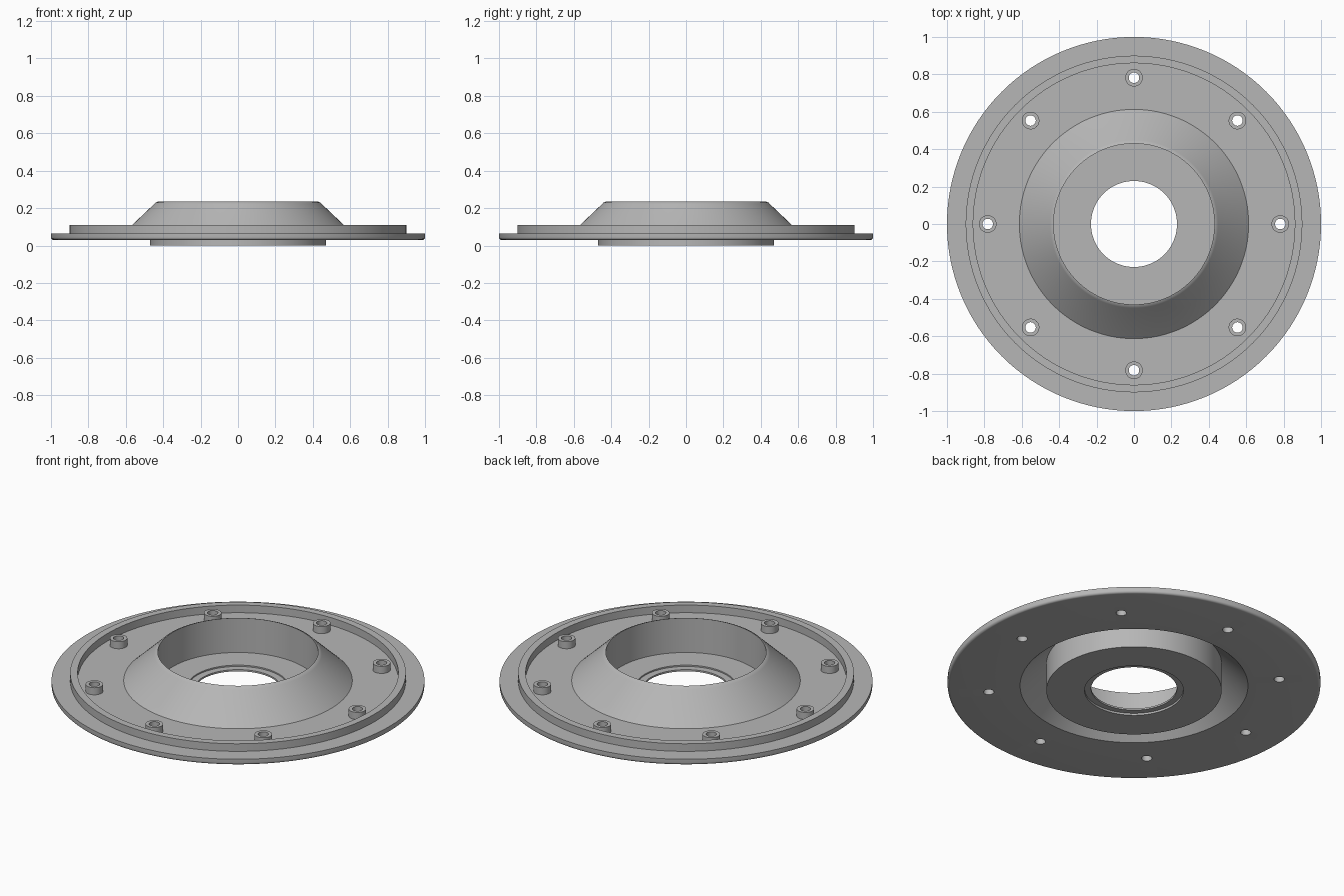
import bpy, bmesh, math
from mathutils import Matrix, Vector

default = bpy.data.objects.get("Cube")
if default:
    bpy.data.objects.remove(default, do_unlink=True)

# One plain grey for the whole casting
GREY = (0.47, 0.47, 0.47, 1)
grey = bpy.data.materials.new("plain grey")
grey.use_nodes = True
grey.diffuse_color = GREY
grey.node_tree.nodes["Principled BSDF"].inputs["Base Color"].default_value = GREY

FLOOR, UNDER = 0.065, 0.03      # flange top and underside
BOLT_CIRCLE, BOLT_HOLE = 0.782, 0.028
BOLTS = 8


def lathe(name, profile, steps, centres=((0, 0),)):
    """Revolve a closed (radius, z) profile about a vertical axis at each centre."""
    bm = bmesh.new()
    for cx, cy in centres:
        verts = [bm.verts.new((cx + r, cy, z)) for r, z in profile]
        edges = [bm.edges.new((verts[i - 1], verts[i])) for i in range(len(verts))]
        bmesh.ops.spin(bm, geom=verts + edges, cent=(cx, cy, 0), axis=(0, 0, 1),
                       angle=math.tau, steps=steps, use_merge=True)
    bmesh.ops.remove_doubles(bm, verts=bm.verts, dist=1e-5)
    bmesh.ops.recalc_face_normals(bm, faces=bm.faces)
    mesh = bpy.data.meshes.new(name)
    bm.to_mesh(mesh)
    bm.free()
    mesh.materials.append(grey)
    obj = bpy.data.objects.new(name, mesh)
    bpy.context.collection.objects.link(obj)
    return obj


def activate(obj):
    bpy.ops.object.select_all(action='DESELECT')
    obj.select_set(True)
    bpy.context.view_layer.objects.active = obj


# Flange edge: rounded along its lower corner
fillet = 0.014
edge = [(1 - fillet + fillet * math.sin(a), UNDER + fillet - fillet * math.cos(a))
        for a in (math.radians(d) for d in range(0, 91, 18))]

# Full section: underside, flange, raised rim, cone, cup, lipped centre hole
section = [
    (0.265, 0), (0.47, 0),                          # hub base
    (0.47, 0.165), (0.611, UNDER),                  # hollow under the cone
    *edge, (1, FLOOR),                              # flange
    (0.9, FLOOR), (0.9, 0.11), (0.86, 0.11), (0.86, FLOOR),   # raised rim
    (0.613, FLOOR), (0.449, 0.221), (0.442, 0.229), (0.43, 0.234),  # cone
    (0.43, UNDER), (0.27, UNDER),                   # cup
    (0.27, 0.022), (0.23, 0.022), (0.23, 0.012), (0.265, 0.012),    # lip
]
body = lathe("flanged_hub", section, 128)

# Bolt positions, one on each axis and diagonal
centres = [(BOLT_CIRCLE * math.cos(i * math.tau / BOLTS),
            BOLT_CIRCLE * math.sin(i * math.tau / BOLTS)) for i in range(BOLTS)]

# Drill the bolt holes through the flange
bm = bmesh.new()
for cx, cy in centres:
    bmesh.ops.create_cone(bm, cap_ends=True, segments=32, radius1=BOLT_HOLE,
                          radius2=BOLT_HOLE, depth=0.2,
                          matrix=Matrix.Translation(Vector((cx, cy, 0.05))))
drill_mesh = bpy.data.meshes.new("bolt_drills")
bm.to_mesh(drill_mesh)
bm.free()
drill_mesh.materials.append(grey)
drills = bpy.data.objects.new("bolt_drills", drill_mesh)
drills.hide_render = True
bpy.context.collection.objects.link(drills)
cut = body.modifiers.new("bolt_holes", 'BOOLEAN')
cut.operation, cut.solver, cut.object = 'DIFFERENCE', 'EXACT', drills
activate(body)
bpy.ops.object.modifier_apply(modifier=cut.name)
bpy.data.objects.remove(drills, do_unlink=True)

# Tubular bosses standing around the bolt holes
tube = [(BOLT_HOLE, FLOOR), (0.047, FLOOR), (0.047, 0.107), (BOLT_HOLE, 0.107)]
bosses = lathe("bolt_bosses", tube, 32, centres)

for obj in (body, bosses):
    activate(obj)
    bpy.ops.object.shade_smooth_by_angle(angle=math.radians(32))
